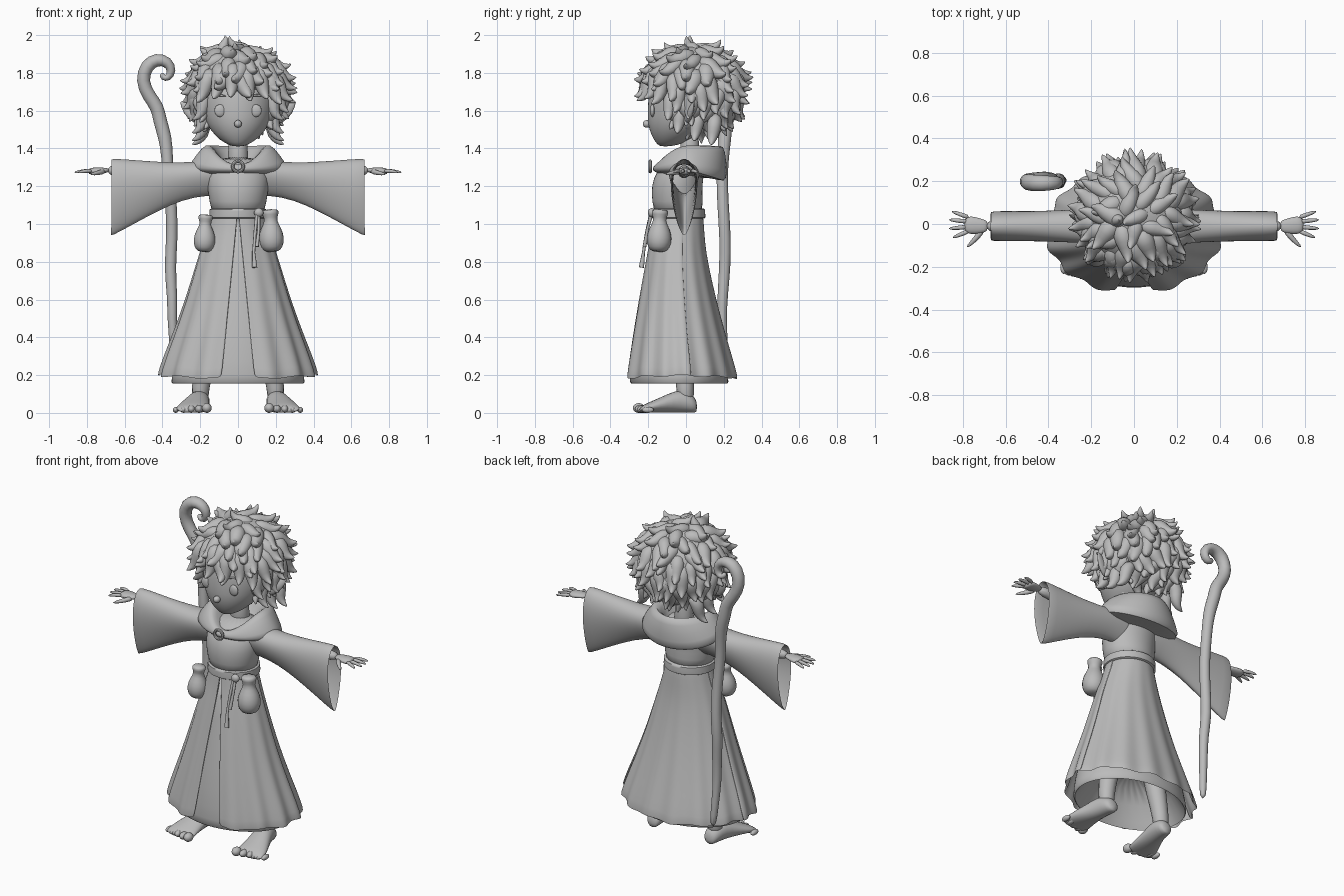
import bpy, bmesh, math, random
from mathutils import Vector as V

random.seed(4)
if "Cube" in bpy.data.objects:
    bpy.data.objects.remove(bpy.data.objects["Cube"])

grey = bpy.data.materials.new("clay_grey")
grey.use_nodes = True
grey.diffuse_color = (0.5, 0.5, 0.5, 1)
grey.node_tree.nodes["Principled BSDF"].inputs["Base Color"].default_value = (0.5, 0.5, 0.5, 1)
TAU = math.tau


def finish(name, bm, mirror=False, solid=0, sub=0):
    """Turn a bmesh into a smooth-shaded object with its modifiers applied."""
    bmesh.ops.recalc_face_normals(bm, faces=bm.faces)
    me = bpy.data.meshes.new(name)
    bm.to_mesh(me)
    bm.free()
    me.materials.append(grey)
    ob = bpy.data.objects.new(name, me)
    bpy.context.collection.objects.link(ob)
    if solid:
        ob.modifiers.new("thickness", 'SOLIDIFY').thickness = solid
    if sub:
        m = ob.modifiers.new("smooth", 'SUBSURF')
        m.levels = m.render_levels = sub
    if mirror:
        ob.modifiers.new("mirror", 'MIRROR').use_clip = False
    bpy.ops.object.select_all(action='DESELECT')
    ob.select_set(True)
    bpy.context.view_layer.objects.active = ob
    bpy.ops.object.convert(target='MESH')
    bpy.ops.object.shade_smooth_by_angle(angle=math.radians(50))
    return ob


def loft(bm, rings, closed=True, caps=True):
    """Bridge rings of points with quads."""
    vs = [[bm.verts.new(p) for p in r] for r in rings]
    n = len(vs[0])
    for a, b in zip(vs, vs[1:]):
        for i in range(n if closed else n - 1):
            j = (i + 1) % n
            bm.faces.new((a[i], a[j], b[j], b[i]))
    if caps and closed:
        bm.faces.new(vs[0])
        bm.faces.new(vs[-1])


def tube(bm, pts, radii, ref, n=8, flat=1.0):
    """Tapered tube along a path; ref is never parallel to the path."""
    pts, ref, rings = [V(p) for p in pts], V(ref), []
    for i, p in enumerate(pts):
        t = (pts[min(i + 1, len(pts) - 1)] - pts[max(i - 1, 0)]).normalized()
        u = t.cross(ref).normalized()
        w = u.cross(t)
        rings.append([p + radii[i] * (u * math.cos(TAU * k / n) + w * flat * math.sin(TAU * k / n))
                      for k in range(n)])
    loft(bm, rings)


def make_tube(name, pts, radii, ref, mirror=False, n=8, flat=1.0):
    bm = bmesh.new()
    tube(bm, pts, radii, ref, n, flat)
    return finish(name, bm, mirror, sub=1)


def ball(bm, c, r):
    vs = bmesh.ops.create_uvsphere(bm, u_segments=24, v_segments=14, radius=1)["verts"]
    for v in vs:
        v.co = V(c) + V((v.co.x * r[0], v.co.y * r[1], v.co.z * r[2]))
    return vs


def body(name, rows, n=24, sub=1):
    """Stack of horizontal ellipses given as z, half width, centre y, half depth."""
    bm = bmesh.new()
    loft(bm, [[(w * math.sin(TAU * k / n), y - d * math.cos(TAU * k / n), z) for k in range(n)]
              for z, w, y, d in rows])
    return finish(name, bm, sub=sub)


# Head, neck and torso
body("head", [(1.41, .03, -.11, .03), (1.43, .075, -.08, .08), (1.47, .125, -.06, .125),
              (1.53, .17, -.03, .175), (1.6, .19, -.02, .185), (1.7, .2, 0, .2),
              (1.8, .18, .02, .18), (1.88, .1, .03, .1)])
body("neck", [(1.28, .065, .02, .06), (1.38, .05, .02, .05), (1.5, .05, .02, .05)])
body("torso", [(1.04, .14, -.04, .13), (1.12, .152, -.045, .135), (1.2, .165, -.05, .135),
               (1.28, .165, -.03, .13), (1.36, .12, .01, .09)])
body("belt", [(1.025, .14, -.04, .13), (1.03, .157, -.04, .147), (1.055, .15, -.04, .142),
              (1.08, .155, -.04, .145), (1.085, .14, -.04, .13)])

# Face details
bm = bmesh.new()
ball(bm, (.095, -.178, 1.6), (.03, .013, .033))
finish("eyes", bm, mirror=True)
bm = bmesh.new()
ball(bm, (0, -.207, 1.53), (.02, .022, .02))
finish("nose", bm)
make_tube("eyebrows", [(.06, -.198, 1.675), (.1, -.19, 1.685), (.14, -.165, 1.675)],
          [.004, .008, .004], (0, 0, 1), True)
make_tube("ears", [(.16, 0, 1.56), (.22, .01, 1.57), (.27, .03, 1.61), (.305, .045, 1.65)],
          [.035, .05, .035, .004], (0, 1, 0), True, flat=.45)

# Hair: a cap covered in upturned locks
centre, size = V((0, .04, 1.715)), V((.255, .255, .23))
bm = bmesh.new()
for v in ball(bm, centre, size):
    if v.co.z < 1.69:
        v.co.y = max(v.co.y, -.04)


def lock(bm, p, n, t, length, r):
    path = [p - n * .06 - t * .05, p - n * .012, p + t * length * .6 - n * .015,
            p + t * length + n * .012, p + t * length * 1.1 + n * .045]
    tube(bm, path, [r * .8, r, r * .8, r * .42, .003], n.cross(t), 8)


count = 150
for i in range(count):
    z = 1 - 2 * (i + .5) / count
    a = i * 2.39996 + random.uniform(-.1, .1)
    q = math.sqrt(1 - z * z)
    d = V((q * math.cos(a), q * math.sin(a), z))
    p = centre + V((d.x * size.x, d.y * size.y, d.z * size.z))
    n = V((d.x, d.y, d.z * 1.1)).normalized()
    if p.z < 1.51 or (p.y < -.07 and p.z < 1.76 - .4 * max(0, abs(p.x) - .1)):
        continue
    down = V((d.x * .4, d.y * .4, -1)) + V((random.uniform(-.5, .5), random.uniform(-.5, .5), 0))
    t = (down - n * down.dot(n)).normalized()
    lock(bm, p, n, t, random.uniform(.075, .115), random.uniform(.042, .056))

# Fringe, face-framing locks and crown tuft
for x, z in ((-.17, 1.77), (-.1, 1.79), (-.03, 1.8), (.05, 1.78), (.12, 1.79), (.18, 1.76)):
    n = V((x * 2.5, -1, .1)).normalized()
    t = V((x * 1.5, 0, -1))
    t = (t - n * t.dot(n)).normalized()
    lock(bm, V((x, -.23 + abs(x) * .45, z)), n, t, .12, .05)
for s in (-1, 1):
    for y, z in ((-.08, 1.66), (-.03, 1.59), (.06, 1.55), (.15, 1.53)):
        lock(bm, V((s * .2, y, z)), V((s, 0, 0)), V((0, -.15, -1)).normalized(), .1, .045)
tube(bm, [(-.09, .02, 1.9), (-.075, .02, 1.95), (-.06, .02, 1.98), (-.07, .02, 2.0)],
     [.04, .03, .014, .002], (0, 1, 0))
finish("curly_hair", bm, sub=1)

# Wide sleeves with drooping open cuffs
bm = bmesh.new()
rings = []
for x, top, bottom, w in ((.06, 1.35, 1.14, .09), (.16, 1.335, 1.155, .09), (.3, 1.325, 1.125, .083),
                          (.42, 1.33, 1.07, .078), (.55, 1.34, 1.0, .076), (.675, 1.35, .93, .078)):
    ring = []
    for k in range(24):
        c, s = math.cos(TAU * k / 24), math.sin(TAU * k / 24)
        ring.append((x, -.01 + w * s * (.88 + .3 * c), (top + bottom) / 2 + (top - bottom) / 2 * c))
    rings.append(ring)
loft(bm, rings, caps=False)
finish("sleeves", bm, mirror=True, solid=.012, sub=1)

# Arms and hands
make_tube("forearms", [(.4, -.01, 1.27), (.6, -.01, 1.28), (.7, -.01, 1.285)], [.04, .035, .028],
          (0, 0, 1), True)
bm = bmesh.new()
tube(bm, [(.68, -.01, 1.285), (.72, -.01, 1.283), (.765, -.005, 1.28), (.795, -.003, 1.278)],
     [.026, .038, .046, .036], (0, 0, 1), 10, .45)
for y0, x1, y1 in ((.03, .855, .06), (.011, .87, .02), (-.013, .87, -.022), (-.032, .85, -.065)):
    tube(bm, [(.77, y0, 1.28), ((.77 + x1) / 2, (y0 + y1) / 2, 1.282), (x1, y1, 1.272)],
         [.014, .012, .007], (0, 0, 1), 6)
tube(bm, [(.705, -.02, 1.28), (.735, -.065, 1.272), (.785, -.112, 1.262)], [.018, .016, .007], (0, 0, 1), 6)
finish("hands", bm, mirror=True, sub=1)

# Draped hood around the neck
rows = [[] for _ in range(7)]
for k in range(32):
    a = TAU * k / 32
    c, s = math.cos(a), math.sin(a)
    front, back = max(0, c) ** 2, max(0, -c)
    section = ((.08, .08, 1.31), (.105, .11, 1.37 - .08 * front), (.15, .165, 1.43 - .11 * front),
               (.19, .19, 1.41 - .1 * front - .02 * back), (.25, .2, 1.33 - .04 * front - .06 * back),
               (.275, .19, 1.285 - .01 * front - .07 * back), (.15, .12, 1.25))
    for row, (rx, ry, z) in zip(rows, section):
        row.append((rx * s, .02 - ry * c, z))
bm = bmesh.new()
loft(bm, rows)
finish("hood", bm, sub=1)
bpy.ops.mesh.primitive_torus_add(major_radius=.028, minor_radius=.009, major_segments=20,
                                 minor_segments=8, location=(0, -.19, 1.305), rotation=(math.pi / 2, 0, 0))
clasp = bpy.context.object
clasp.name = "clasp"
clasp.data.materials.append(grey)
bpy.ops.object.shade_smooth_by_angle()

# Long pleated coat: z, half width, front y, back y
coat = ((1.06, .138, -.172, .092), (1.0, .152, -.176, .098), (.9, .185, -.195, .105), (.8, .218, -.216, .12),
        (.6, .275, -.256, .165), (.4, .345, -.293, .22), (.28, .39, -.312, .255), (.18, .42, -.33, .283))


def coat_panel(name, start, end, scale, mirror=False, cols=40):
    bm = bmesh.new()
    rings = []
    for z, w, f, b in coat:
        ring, drop = [], 1.08 - z
        for i in range(cols + 1):
            a0 = start(drop, w)
            a = a0 + (end - a0) * i / cols
            k = scale * (1 + .03 * drop * math.cos(15 * a))
            lift = .02 * drop ** 3 * (math.sin(a) ** 2 + .4 * math.sin(9 * a))
            ring.append((w * k * math.sin(a), (f + b) / 2 - (b - f) / 2 * k * math.cos(a), z + lift))
        rings.append(ring)
    loft(bm, rings, closed=False)
    return finish(name, bm, mirror, solid=.01, sub=1)


coat_panel("coat_fronts", lambda drop, w: math.asin(.1 * drop / w), 1.75, 1.0, True)
coat_panel("coat_back", lambda drop, w: 1.65, TAU - 1.65, .975)
body("under_robe", [(1.04, .13, -.04, .125), (.8, .195, -.045, .155), (.5, .28, -.05, .215),
                    (.25, .345, -.04, .26), (.145, .36, -.035, .265), (.15, .34, -.035, .25),
                    (.4, .2, -.03, .15)], 32)

# Legs and bare feet
make_tube("legs", [(.13, -.02, .5), (.18, -.01, .25), (.2, -.005, .13), (.2, 0, .05)],
          [.075, .06, .05, .05], (0, 1, 0), True)
bm = bmesh.new()
rings = []
for y, x, w, h in ((.06, .195, .03, .06), (.035, .197, .05, .1), (-.03, .205, .058, .13), (-.1, .22, .07, .1),
                   (-.17, .235, .088, .068), (-.225, .24, .095, .045), (-.245, .24, .085, .025)):
    rings.append([(x + w * math.cos(TAU * k / 12), y, h / 2 + h / 2 * math.sin(TAU * k / 12)) for k in range(12)])
loft(bm, rings)
for i, r in enumerate((.026, .021, .02, .018, .016)):
    ball(bm, (.165 + .041 * i, -.25 + .012 * i, r), (r, .032, r))
finish("feet", bm, mirror=True, sub=1)

# Belt pouches and hanging cords
for side, s, k in (("left", 1, 1.0), ("right", -1, .88)):
    path = [(s * (.18 - .01 * i / 6), -.145 + .008 * i / 6, .85 + z * k)
            for i, z in enumerate((0, .025, .075, .13, .17, .2, .23))]
    make_tube(side + "_pouch", path, [r * k for r in (.035, .062, .073, .055, .03, .045, .05)], (0, 1, 0), n=12)
bm = bmesh.new()
tube(bm, [(.1, -.185, 1.06), (.09, -.21, .95), (.083, -.225, .85), (.088, -.236, .77)],
     [.009, .008, .008, .014], (1, 0, 0))
tube(bm, [(.11, -.18, 1.06), (.11, -.205, .97), (.1, -.22, .88)], [.009, .008, .01], (1, 0, 0))
ball(bm, (.11, -.182, 1.06), (.025, .02, .024))
finish("belt_cords", bm)

# Gnarled crook staff carried on the back
crook = ((-.33, .2), (-.34, .35), (-.35, .5), (-.347, .62), (-.362, .77), (-.348, .92), (-.352, 1.1),
         (-.37, 1.25), (-.375, 1.36), (-.385, 1.46), (-.415, 1.55), (-.425, 1.62), (-.475, 1.68), (-.51, 1.76),
         (-.485, 1.84), (-.43, 1.875), (-.37, 1.86), (-.347, 1.81), (-.37, 1.77), (-.4, 1.775), (-.405, 1.8))
radii = [.02 + .012 * min(1, i / 4) + .006 * (i > 8) for i in range(14)] + [.042, .04, .034, .028, .024, .02, .012]
make_tube("staff", [(x, .2 + .01 * math.sin(z * 9), z) for x, z in crook], radii, (0, 1, 0), n=10)
